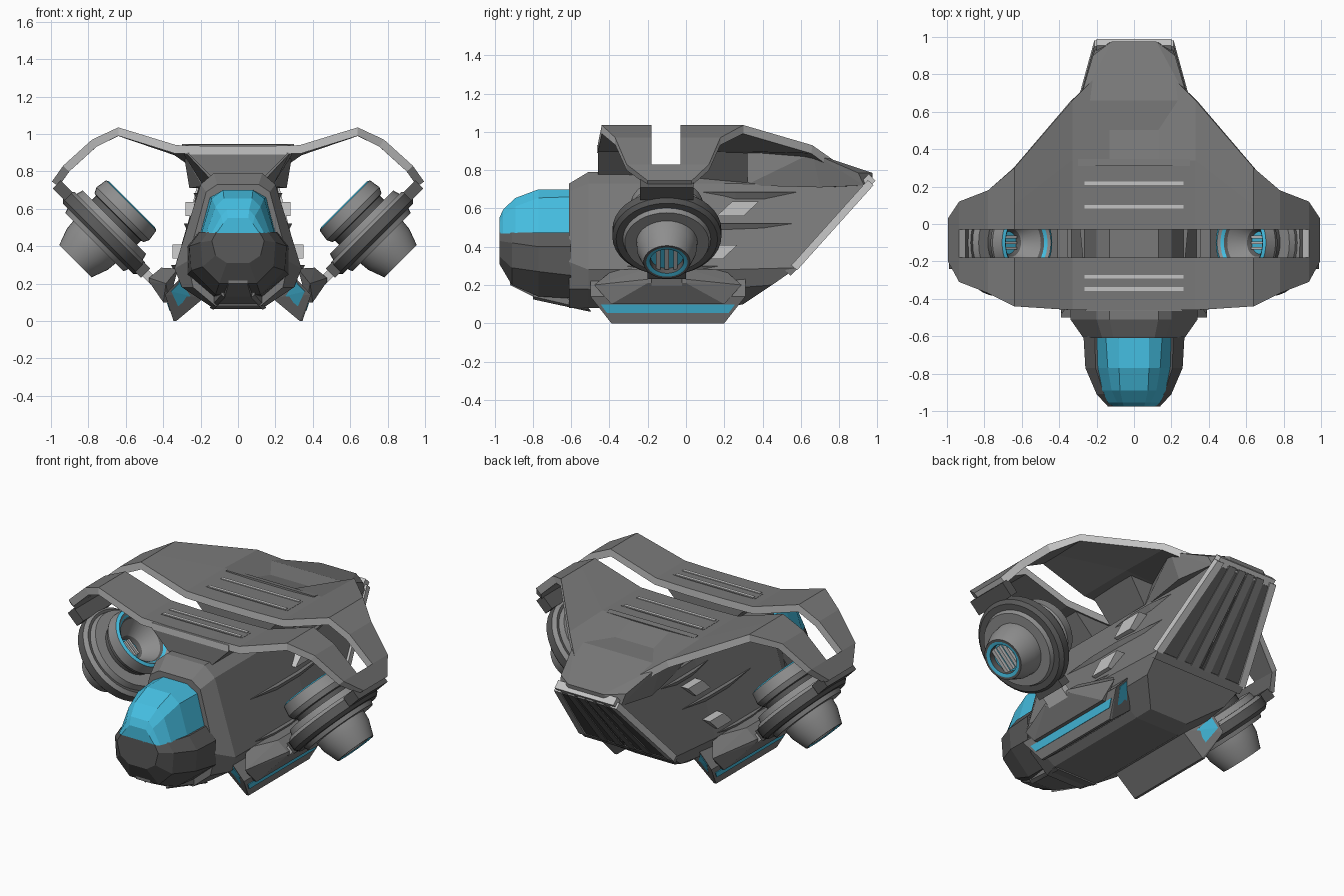
import bpy, bmesh, math
from mathutils import Vector, Matrix

if "Cube" in bpy.data.objects:
    bpy.data.objects.remove(bpy.data.objects["Cube"])


def material(name, rgb):
    m = bpy.data.materials.new(name)
    m.diffuse_color = (*rgb, 1)
    m.use_nodes = True
    m.node_tree.nodes["Principled BSDF"].inputs["Base Color"].default_value = m.diffuse_color
    return m


MID = material("mid grey", (0.19, 0.19, 0.19))
DARK = material("dark grey", (0.10, 0.10, 0.10))
LIGHT = material("light grey", (0.55, 0.55, 0.55))
STEEL = material("engine grey", (0.27, 0.27, 0.27))
CYAN = material("cyan glass", (0.06, 0.52, 0.76))


def finish(name, bm, mats, mirror=False, recalc=True):
    if recalc:
        bmesh.ops.recalc_face_normals(bm, faces=bm.faces)
    me = bpy.data.meshes.new(name)
    bm.to_mesh(me)
    bm.free()
    for m in mats:
        me.materials.append(m)
    ob = bpy.data.objects.new(name, me)
    bpy.context.collection.objects.link(ob)
    if mirror:
        ob.modifiers.new("mirror", 'MIRROR').use_mirror_merge = False
    return ob


def hull(name, pts, mat, mirror=False):
    """Convex solid around a few points."""
    bm = bmesh.new()
    vs = [bm.verts.new(p) for p in pts]
    bmesh.ops.convex_hull(bm, input=vs)
    bmesh.ops.delete(bm, geom=[v for v in bm.verts if not v.link_faces], context='VERTS')
    bmesh.ops.dissolve_limit(bm, angle_limit=0.02, verts=bm.verts, edges=bm.edges)
    return finish(name, bm, [mat], mirror)


def loft(name, rings, mat):
    """Rings of (y, half section); y may be a function of z."""
    bm = bmesh.new()
    loops = []
    for y, half in rings:
        full = half + [(-x, z) for x, z in reversed(half)]
        loops.append([bm.verts.new((x, y(z) if callable(y) else y, z)) for x, z in full])
    n = len(loops[0])
    for a, b in zip(loops, loops[1:]):
        for i in range(n):
            bm.faces.new((a[i], a[(i + 1) % n], b[(i + 1) % n], b[i]))
    bm.faces.new(loops[0])
    bm.faces.new(loops[-1])
    return finish(name, bm, [mat])


def beam(name, p, q, w, h, mat, side=(1, 0, 0), mirror=False):
    """Box from p to q, w wide along side and h high across it."""
    p, q, s = Vector(p), Vector(q), Vector(side).normalized()
    up = (q - p).cross(s).normalized()
    pts = [e + s * (i * w / 2) + up * (j * h / 2) for e in (p, q) for i in (-1, 1) for j in (-1, 1)]
    return hull(name, pts, mat, mirror)


def panel(name, quad, u0, u1, v0, v1, mat, lift=0.004):
    """Thin plate lying on part of a quad."""
    a, b, c, d = [Vector(p) for p in quad]
    at = lambda u, v: a.lerp(b, u).lerp(d.lerp(c, u), v)
    n = (b - a).cross(d - a).normalized() * lift
    pts = [at(u, v) + n * k for u in (u0, u1) for v in (v0, v1) for k in (-1, 1)]
    return hull(name, pts, mat, True)


# Fuselage with sloped tail
def tail_y(z):
    return min(0.97, 0.57 + (z - 0.28) * 0.9) if z > 0.28 else 0.57 - (0.28 - z) * 1.5


loft("fuselage", [
    (-0.61, [(.11, .73), (.17, .69), (.27, .32), (.24, .18), (.12, .08)]),
    (-0.51, [(.13, .79), (.20, .73), (.34, .28), (.30, .18), (.15, .08)]),
    (0.20, [(.13, .78), (.20, .73), (.34, .28), (.30, .18), (.15, .08)]),
    (tail_y, [(.12, .775), (.21, .72), (.31, .29), (.28, .2), (.13, .1)])], MID)

# Cockpit canopy and nose shell
loft("canopy", [
    (-0.61, [(.08, .70), (.15, .66), (.20, .47)]),
    (-0.77, [(.08, .70), (.14, .655), (.195, .47)]),
    (-0.89, [(.075, .655), (.12, .61), (.17, .47)]),
    (-0.955, [(.06, .595), (.09, .56), (.14, .47)]),
    (-0.975, [(.055, .55), (.08, .52), (.115, .47)])], CYAN)
loft("nose_shell", [
    (-0.60, [(.21, .475), (.27, .40), (.27, .25), (.13, .13)]),
    (-0.77, [(.205, .475), (.26, .40), (.25, .27), (.12, .14)]),
    (-0.91, [(.16, .475), (.20, .42), (.19, .29), (.10, .20)]),
    (-0.975, [(.115, .475), (.14, .43), (.12, .35), (.06, .31)])], DARK)
hull("chin_block", [(s * x, y, z) for s in (-1, 1) for x, y, z in
     [(.05, -.92, .20), (.05, -.92, .24), (.07, -.78, .13), (.14, -.5, .065), (.14, -.6, .25)]], MID)
hull("chin_blade", [(.07, -.8, .125), (.09, -.8, .14), (.13, -.5, .06), (.15, -.5, .07), (.09, -.8, .22)],
     MID, True)

# Pylons carrying the wing, on either side of the slot
loft("front_pylon", [(-.46, [(.27, .90), (.14, .77)]), (-.19, [(.27, .90), (.14, .77)])], MID)
beam("front_lip", (-.26, -.462, .91), (.26, -.462, .91), .008, .04, LIGHT, side=(0, 1, 0))
loft("rear_pylon", [(-.02, [(.28, .90), (.14, .75)]), (.32, [(.29, .89), (.19, .73)])], MID)
hull("tail_spine", [(s * x, y, z) for s in (-1, 1) for x, y, z in
     [(.13, .31, .89), (.19, .31, .72), (.29, .66, .89), (.13, .66, .8), (.27, .70, .84),
      (.26, .7, .71), (.22, .90, .785), (.21, .93, .72), (.12, .975, .785), (.12, .97, .72)]], MID)

# Bent wing plate: x, front y, middle y, rear y, height, rear height
STATIONS = [(0, -.46, .34, .86, .935, .79), (.13, -.46, .34, .86, .935, .79),
            (.33, -.46, .34, .66, .94, .93), (.64, -.44, .10, .30, 1.035, 1.035),
            (.78, -.37, .05, .18, .97, .97), (.935, -.31, .03, .12, .83, .83),
            (.995, -.20, .01, .03, .745, .745)]
bm = bmesh.new()
cols = [[bm.verts.new(p) for p in ((x, f, z), (x, -.18, z), (x, -.03, z), (x, m, z), (x, r, zr))]
        for x, f, m, r, z, zr in STATIONS]
for i, (a, b) in enumerate(zip(cols, cols[1:])):
    for j in range(4):
        if j == 1 and i < 5:
            continue  # the open slot
        bm.faces.new((a[j], b[j], b[j + 1], a[j + 1]))
wing = finish("wing_plate", bm, [MID, LIGHT], True, recalc=False)
wing.modifiers["mirror"].use_mirror_merge = True
sol = wing.modifiers.new("thickness", 'SOLIDIFY')
sol.thickness = 0.045
sol.offset = -1
sol.material_offset_rim = 1

# Wing vents and step
for yc in (.155, -.315):
    hw = .075 if yc > 0 else .045
    beam("vent_floor", (0, yc - hw, .938), (0, yc + hw, .938), .56, .004, MID)
    for s in (-1, 1):
        y = yc + s * (hw - .012)
        beam("vent_slat", (0, y - .01, .94), (0, y + .01, .94), .53, .009, LIGHT)
beam("wing_step", (0, .31, .935), (0, .345, .93), .6, .02, MID)

# Tail grille: frame bars and ridges down the sloped rear
for xt, xb, w, m in ((.19, .30, .045, LIGHT), (.10, .15, .05, MID), (.03, .045, .05, MID)):
    beam("tail_bar", (xt, .965, .735), (xb, .565, .29), w, .04, m, mirror=True)
beam("tail_top_bar", (-.2, .955, .745), (.2, .955, .745), .05, .05, LIGHT, side=(0, 1, 1))
beam("tail_bottom_bar", (-.31, .55, .28), (.31, .55, .28), .05, .04, MID, side=(0, 1, 1))
panel("tail_recess", [(0, .965, .719), (.18, .965, .719), (.28, .57, .28), (0, .57, .28)],
      .02, .98, .02, .98, DARK)


# Hull side fins and vent blocks
def wall(z):
    return .20 + (.73 - z) * .31


for z, y0, y1 in ((.685, -.05, .72), (.52, -.46, .64), (.30, -.46, .32)):
    x, m, d = wall(z) - .02, (y0 + y1) / 2, .1 * (y1 - y0)
    hull("side_fin", [(x, y0, z), (x, y1, z), (x + .045, m - d, z), (x + .045, m + d, z),
                      (x + .02, m - d, z - .05), (x + .02, m + d, z - .05)], MID, True)
for z, y in ((.60, .27), (.375, .16)):
    hull("vent_block", [(wall(z) + dx, y + dy + s * .07, z + dz) for s in (-1, 1)
         for dx in (-.06, .04) for dy, dz in ((-.04, -.04), (.04, .035))], LIGHT, True)

# Lower side pods: slab pointing down and inward, outer bracket, cyan inlays
A, B, C, D = (.29, .25), (.39, .14), (.345, 0), (.18, .125)
Y0, Y1, Y2, Y3 = -.5, -.39, .2, .31
P = lambda p, y: (p[0], y, p[1])
hull("pod", [P(p, y) for p in (A, B) for y in (Y0, Y3)] +
     [P(p, y) for p in (C, D, (.33, 0)) for y in (Y1, Y2)], MID, True)
hull("pod_bracket", [P((.40, .10), y) for y in (Y1, Y2)] + [P((.37, .10), y) for y in (Y1, Y2)] +
     [P((.385, .20), y) for y in (Y0 + .02, Y3 - .02)] + [P((.32, .28), y) for y in (-.38, .2)] +
     [P(p, y) for p in ((.476, .21), (.476, .23), (.41, .285)) for y in (-.2, 0)], MID, True)
panel("pod_front_light", [P(A, Y0), P(B, Y0), P(C, Y1), P(D, Y1)], .27, .73, .08, .66, CYAN)
panel("pod_rear_light", [P(A, Y3), P(B, Y3), P(C, Y2), P(D, Y2)], .27, .73, .08, .66, CYAN)
panel("pod_stripe", [P(C, Y1), P(B, Y0), P(B, Y3), P(C, Y2)], .4, .7, .03, .97, CYAN)

# Engines: lathe profile (radius, distance along axis, material of next band)
PROFILE = [(.02, -.04, 3), (.06, -.04, 1), (.075, -.06, 0), (.135, -.15, 1), (.145, -.165, 3),
           (.158, -.178, 0), (.172, -.19, 3), (.19, -.182, 0), (.2, -.12, 0), (.185, -.09, 1),
           (.17, -.085, 1), (.17, -.055, 0), (.24, -.055, 0), (.25, -.02, 1), (.265, -.02, 0),
           (.285, 0, 1), (.285, .05, 1), (.265, .07, 1), (.23, .07, 0), (.22, .095, 0), (.16, .095, 0),
           (.155, .15, 0), (.122, .24, 1), (.108, .24, 3), (.088, .235, 1), (.085, .2, 3), (.01, .2, 3)]
POSE = Matrix.Translation((.70, -.1, .489)) @ Matrix.Rotation(math.radians(135), 4, 'Y')
bm = bmesh.new()
N = 36
rings = [[bm.verts.new((r * math.cos(2 * math.pi * k / N), r * math.sin(2 * math.pi * k / N), t))
          for k in range(N)] for r, t, _ in PROFILE]
for (a, b), (_, _, m) in zip(zip(rings, rings[1:]), PROFILE):
    for k in range(N):
        bm.faces.new((a[k], a[(k + 1) % N], b[(k + 1) % N], b[k])).material_index = m
bm.faces.new(rings[0]).material_index = 3
bm.faces.new(rings[-1]).material_index = 3
bmesh.ops.transform(bm, matrix=POSE, verts=bm.verts)
engine = finish("engine", bm, [STEEL, DARK, LIGHT, CYAN], True)
bpy.context.view_layer.objects.active = engine
engine.select_set(True)
bpy.ops.object.shade_smooth_by_angle(angle=math.radians(25))
for k in (-1, 0, 1):
    for t, r in ((.21, .075), (-.045, .05)):
        beam("engine_slat", POSE @ Vector((-r, k * r * .6, t)), POSE @ Vector((r, k * r * .6, t)),
             r * .3, .02, LIGHT, side=(0, 1, 0), mirror=True)

# Engine mounts: to wing tip above and pod below
beam("upper_mount", POSE @ Vector((-.27, 0, .02)), POSE @ Vector((-.36, 0, .02)), .28, .06, DARK,
     side=(0, 1, 0), mirror=True)
beam("lower_mount", POSE @ Vector((.26, 0, .02)), POSE @ Vector((.31, 0, .02)), .2, .07, DARK,
     side=(0, 1, 0), mirror=True)
beam("lower_strut", POSE @ Vector((.30, 0, .02)), POSE @ Vector((.39, 0, .02)), .16, .045, LIGHT,
     side=(0, 1, 0), mirror=True)
